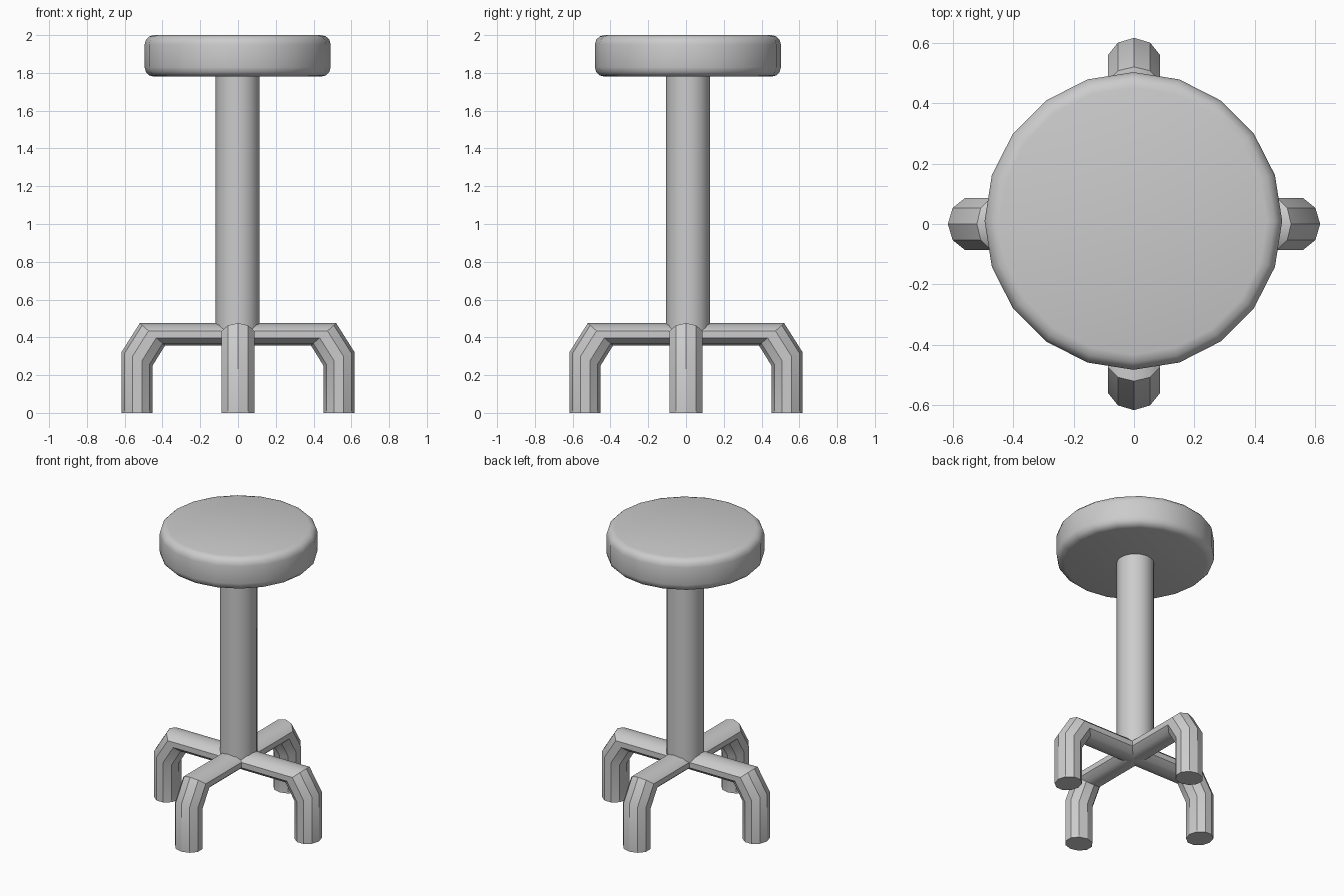
import bpy, bmesh
from math import cos, sin, pi, radians

cube = bpy.data.objects.get("Cube")
if cube:
    bpy.data.objects.remove(cube)

grey = bpy.data.materials.new("plain grey")
grey.use_nodes = True
grey.diffuse_color = (0.6, 0.6, 0.6, 1)
grey.node_tree.nodes["Principled BSDF"].inputs["Base Color"].default_value = (0.6, 0.6, 0.6, 1)


def finish(obj):
    obj.data.materials.append(grey)
    bpy.ops.object.select_all(action="DESELECT")
    obj.select_set(True)
    bpy.context.view_layer.objects.active = obj
    bpy.ops.object.shade_smooth_by_angle(angle=radians(32))


def cylinder(name, radius, bottom, top, bevel=0):
    bpy.ops.mesh.primitive_cylinder_add(vertices=20, radius=radius, depth=top - bottom,
                                        location=(-0.002, 0.01, (top + bottom) / 2))
    obj = bpy.context.object
    obj.name = name
    if bevel:
        mod = obj.modifiers.new("rounded rim", "BEVEL")
        mod.width, mod.segments = bevel, 3
        mod.limit_method, mod.angle_limit = "ANGLE", radians(40)
        bpy.ops.object.modifier_apply(modifier=mod.name)
    finish(obj)


def leg_pair(name, turn):
    # Arch of ten-sided rings: centre x, z and half-size along x, z
    half = [(0.534, 0, 0.082, 0), (0.534, 0.287, 0.082, 0.036), (0.453, 0.416, 0.067, 0.059)]
    rings = half + [(-x, z, -dx, dz) for x, z, dx, dz in reversed(half)]
    sides, width = 10, 0.0905
    bm = bmesh.new()
    loops = []
    for x, z, dx, dz in rings:
        angles = [2 * pi * i / sides for i in range(sides)]
        loops.append([bm.verts.new((x + dx * cos(a), width * sin(a), z + dz * cos(a)))
                      for a in angles])
    for a, b in zip(loops, loops[1:]):
        for i in range(sides):
            j = (i + 1) % sides
            bm.faces.new((a[i], a[j], b[j], b[i]))
    bm.faces.new(loops[0])
    bm.faces.new(loops[-1])
    bmesh.ops.recalc_face_normals(bm, faces=bm.faces)
    mesh = bpy.data.meshes.new(name)
    bm.to_mesh(mesh)
    bm.free()
    obj = bpy.data.objects.new(name, mesh)
    bpy.context.collection.objects.link(obj)
    obj.rotation_euler.z = turn
    finish(obj)


cylinder("seat", 0.4925, 1.78, 2.0, bevel=0.05)
cylinder("column", 0.116, 0.42, 1.80)
leg_pair("side_legs", 0)
leg_pair("front_back_legs", pi / 2)
